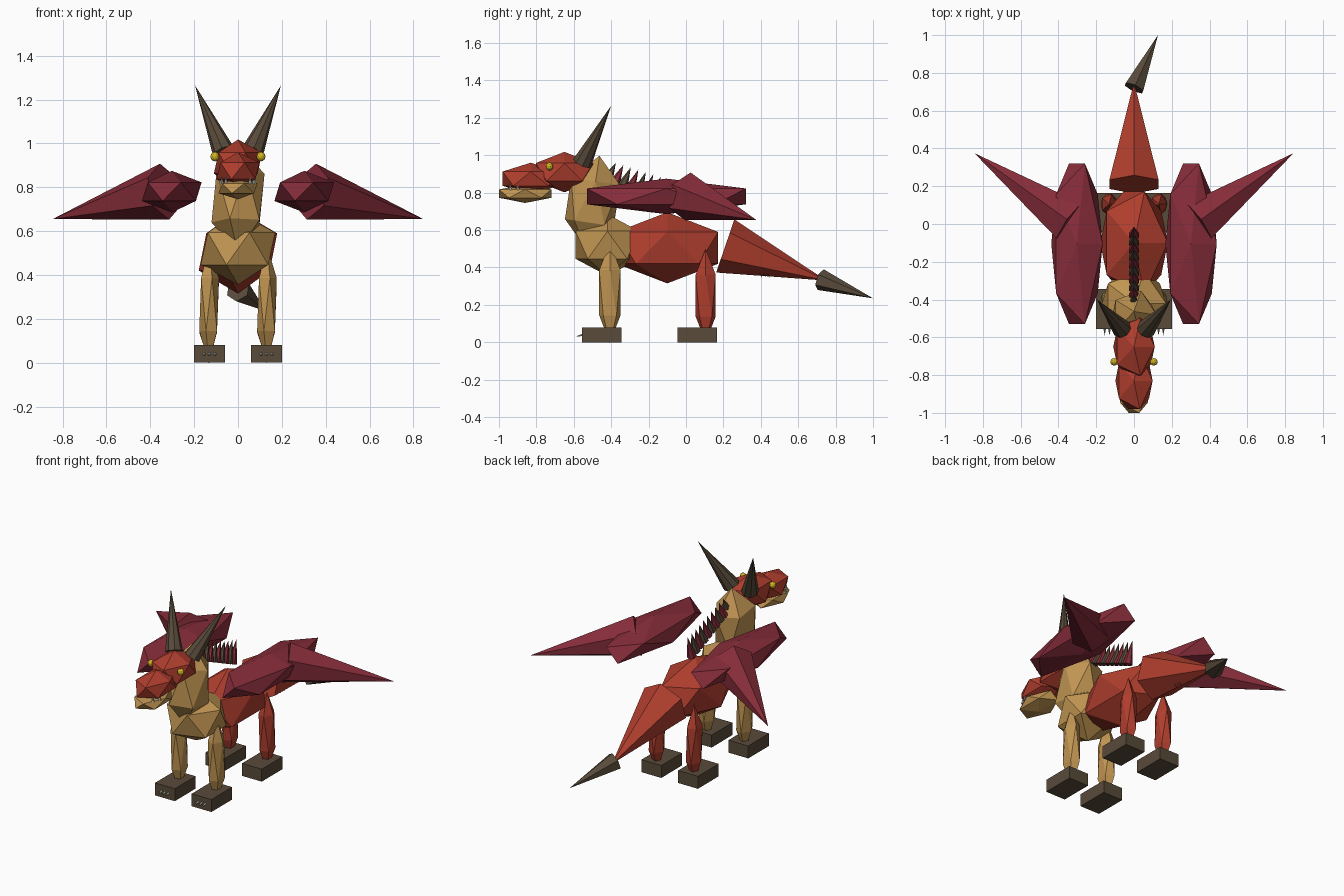
import bpy
import bmesh
from mathutils import Matrix, Vector, Euler

old = bpy.data.objects.get("Cube")
if old:
    bpy.data.objects.remove(old, do_unlink=True)


def material(name, rgb):
    m = bpy.data.materials.new(name)
    m.use_nodes = True
    m.diffuse_color = (*rgb, 1)
    bsdf = next(n for n in m.node_tree.nodes if n.type == "BSDF_PRINCIPLED")
    bsdf.inputs["Base Color"].default_value = (*rgb, 1)
    return m


RED = material("scale red", (0.43, 0.048, 0.027))
TAN = material("belly tan", (0.53, 0.30, 0.085))
CRIMSON = material("wing crimson", (0.24, 0.026, 0.042))
DARK = material("horn brown", (0.098, 0.069, 0.042))
YELLOW = material("eye yellow", (0.64, 0.46, 0.015))
BONE = material("tooth bone", (0.5, 0.5, 0.45))


def finish(name, bm, mat):
    mesh = bpy.data.meshes.new(name)
    bm.to_mesh(mesh)
    bm.free()
    mesh.materials.append(mat)
    obj = bpy.data.objects.new(name, mesh)
    bpy.context.collection.objects.link(obj)
    return obj


def gem(name, mat, center, radii, tilt=0, detail=1):
    """Faceted ball stretched to the given radii."""
    bm = bmesh.new()
    place = Matrix.LocRotScale(Vector(center), Euler((tilt, 0, 0)), Vector(radii))
    bmesh.ops.create_icosphere(bm, subdivisions=detail, radius=1, matrix=place)
    return finish(name, bm, mat)


def spike(name, mat, base, tip, radius, sides=6):
    """Cone from a base centre to a tip."""
    base, tip = Vector(base), Vector(tip)
    axis = tip - base
    place = Matrix.LocRotScale((base + tip) / 2, axis.to_track_quat("Z", "Y"), None)
    bm = bmesh.new()
    bmesh.ops.create_cone(bm, cap_ends=True, segments=sides, radius1=radius,
                          radius2=0, depth=axis.length, matrix=place)
    return finish(name, bm, mat)


def block(name, mat, center, size):
    bm = bmesh.new()
    bmesh.ops.create_cube(bm, size=1, matrix=Matrix.LocRotScale(Vector(center), None, Vector(size)))
    return finish(name, bm, mat)


# Torso, neck and head
gem("body", RED, (0, -0.1, 0.505), (0.2, 0.32, 0.19))
gem("chest", TAN, (0, -0.42, 0.52), (0.19, 0.2, 0.165))
gem("neck", TAN, (0, -0.5, 0.75), (0.135, 0.155, 0.25), tilt=-0.15)
gem("skull", RED, (0, -0.65, 0.91), (0.123, 0.18, 0.108))
gem("snout", RED, (0, -0.83, 0.875), (0.11, 0.177, 0.085))
gem("jaw", TAN, (0, -0.86, 0.795), (0.1, 0.165, 0.05))

# Tail with end spade and small barbs underneath
spike("tail", RED, (0, 0.21, 0.515), (0, 0.75, 0.33), 0.15)
spike("tail_spade", DARK, (0, 0.72, 0.335), (0.127, 1.0, 0.235), 0.058)
for i in range(3):
    y = 0.37 + 0.02 * i
    spike(f"tail_barb_{i + 1}", DARK, (0.02, y, 0.41), (0.02, y + 0.04, 0.34), 0.006, 4)

# Mane running down the neck to the back
COUNT = 10
for i in range(COUNT):
    t = i / (COUNT - 1)
    base = Vector((0, -0.42 + 0.36 * t, 0.87 - 0.16 * t))
    lean = Vector((0, 0.045, 0.09 + 0.05 * t))
    spike(f"mane_spike_{i + 1}", CRIMSON if i % 2 else DARK, base, base + lean, 0.03)

# Paired parts
for side, s in (("left", 1), ("right", -1)):
    spike(f"{side}_horn", DARK, (0.065 * s, -0.555, 0.96), (0.196 * s, -0.4, 1.265), 0.052, 8)
    gem(f"{side}_eye", YELLOW, (0.105 * s, -0.73, 0.94), (0.021, 0.02, 0.022), detail=2)
    for n, (x, y) in enumerate(((0.055, -0.94), (0.075, -0.9))):
        spike(f"{side}_tooth_{n + 1}", BONE, (x * s, y, 0.815), (x * s, y, 0.85), 0.01, 5)

    # Wing: long shoulder part and swept outer point
    gem(f"{side}_wing_shoulder", CRIMSON, (0.302 * s, -0.105, 0.78), (0.152, 0.5, 0.095))
    spike(f"{side}_wing_tip", CRIMSON, (0.335 * s, 0.01, 0.78), (0.845 * s, 0.375, 0.655), 0.13)

    # Legs and feet
    gem(f"{side}_front_leg", TAN, (0.132 * s, -0.407, 0.265), (0.05, 0.067, 0.27))
    gem(f"{side}_back_leg", RED, (0.132 * s, 0.105, 0.25), (0.05, 0.063, 0.25))
    for place, y in (("front", -0.45), ("back", 0.06)):
        block(f"{side}_{place}_foot", DARK, (0.13 * s, y, 0.04), (0.14, 0.21, 0.08))
    for n in range(3):
        x = (0.13 + 0.025 * (n - 1)) * s
        spike(f"{side}_claw_{n + 1}", BONE, (x, -0.55, 0.04), (x, -0.59, 0.03), 0.008, 5)
